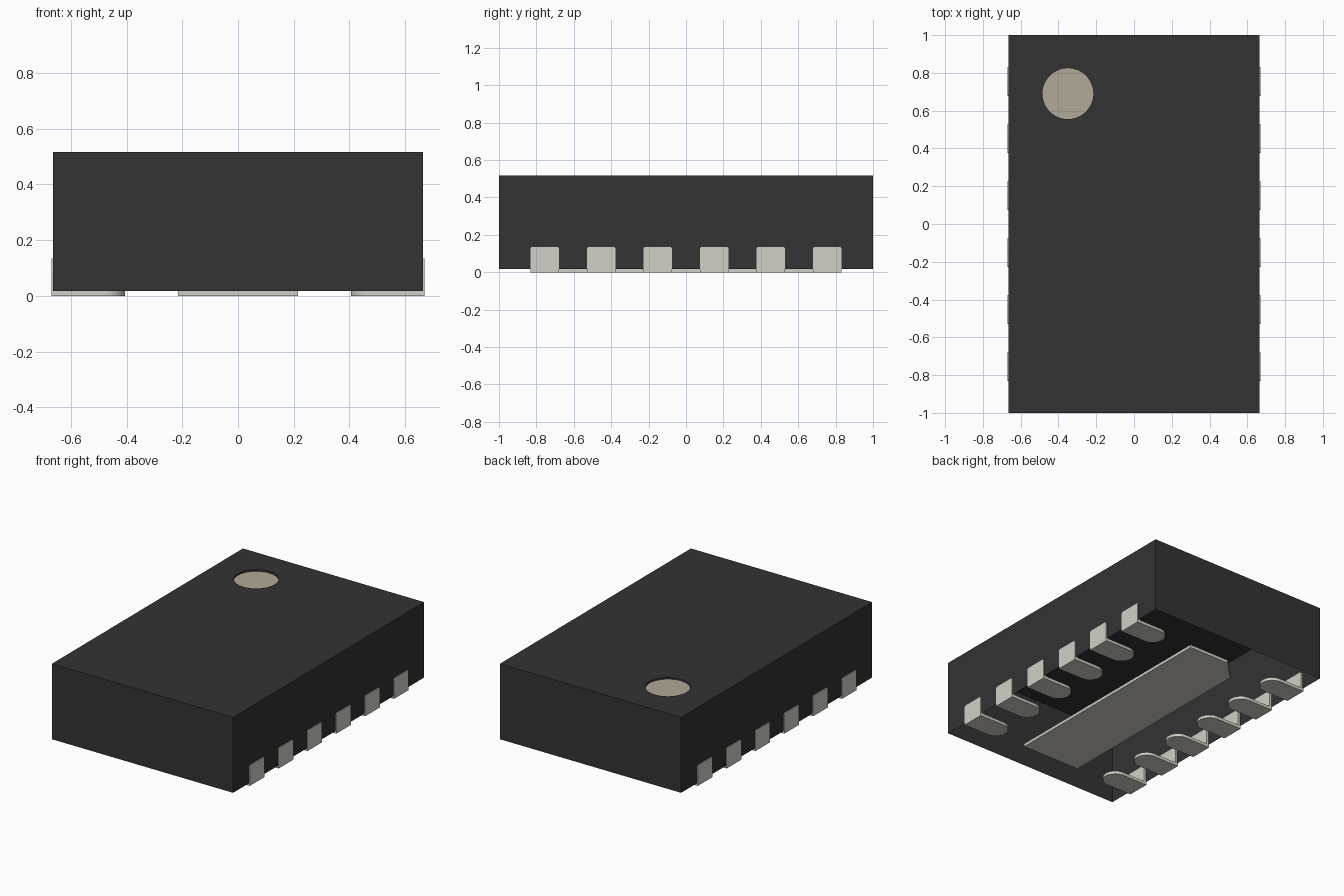
import bpy, bmesh, math

cube = bpy.data.objects.get("Cube")
if cube:
    bpy.data.objects.remove(cube, do_unlink=True)


def material(name, rgb):
    m = bpy.data.materials.new(name)
    m.use_nodes = True
    m.diffuse_color = (*rgb, 1)
    bsdf = m.node_tree.nodes["Principled BSDF"]
    bsdf.inputs["Base Color"].default_value = (*rgb, 1)
    bsdf.inputs["Roughness"].default_value = 0.6
    return m


BLACK = material("black_plastic", (0.033, 0.033, 0.033))
METAL = material("tin_metal", (0.646, 0.638, 0.572))
MARK = material("marker_beige", (0.435, 0.398, 0.316))


def finish(name, bm, mats, smooth=False):
    bmesh.ops.recalc_face_normals(bm, faces=bm.faces)
    mesh = bpy.data.meshes.new(name)
    bm.to_mesh(mesh)
    bm.free()
    for m in mats:
        mesh.materials.append(m)
    ob = bpy.data.objects.new(name, mesh)
    bpy.context.collection.objects.link(ob)
    if smooth:
        bpy.ops.object.select_all(action='DESELECT')
        ob.select_set(True)
        bpy.context.view_layer.objects.active = ob
        bpy.ops.object.shade_smooth_by_angle(angle=math.radians(35))
    return ob


def prism(bm, points, offset):
    """Extrude a closed 3D outline along an offset."""
    face = bm.faces.new([bm.verts.new(p) for p in points])
    ext = bmesh.ops.extrude_face_region(bm, geom=[face], use_keep_orig=True)
    verts = [g for g in ext["geom"] if isinstance(g, bmesh.types.BMVert)]
    bmesh.ops.translate(bm, verts=verts, vec=offset)


def arc(cx, cy, r, a0, a1, n):
    return [(cx + r * math.cos(math.radians(a0 + (a1 - a0) * i / n)),
             cy + r * math.sin(math.radians(a0 + (a1 - a0) * i / n))) for i in range(n + 1)]


HX, HY, Z0, Z1 = 0.664, 1.0, 0.017, 0.517
MX, MY, MR, DEPTH = -0.35, 0.69, 0.135, 0.012
PAD_T = 0.02

# Body: shell open underneath, with a shallow round recess in the top
bm = bmesh.new()
corners = [(-HX, -HY), (HX, -HY), (HX, HY), (-HX, HY)]
ring = arc(MX, MY, MR, 0, 360, 48)[:-1]


def loop(points, z):
    return [bm.verts.new((x, y, z)) for x, y in points]


def band(a, b):
    for i in range(len(a)):
        j = (i + 1) % len(a)
        bm.faces.new((a[i], a[j], b[j], b[i]))


top, rim = loop(corners, Z1), loop(ring, Z1)
edges = [bm.edges.new((v[i], v[(i + 1) % len(v)])) for v in (top, rim) for i in range(len(v))]
bmesh.ops.triangle_fill(bm, use_beauty=True, edges=edges, normal=(0, 0, 1))
band(loop(corners, Z0), top)
band(loop(ring, Z1 - DEPTH), rim)
body = finish("body", bm, [BLACK])
# Outward normals: the top must face up
if max(body.data.polygons, key=lambda p: p.center.z).normal.z < 0:
    body.data.flip_normals()

# Corner marker disc at the bottom of the recess
bm = bmesh.new()
prism(bm, [(x, y, Z1 - DEPTH - 0.004) for x, y in ring], (0, 0, 0.004))
finish("corner_marker", bm, [MARK])

# Central pad with one chamfered corner beside the marker
bm = bmesh.new()
PX, PY, C = 0.215, 0.80, 0.13
outline = [(-PX, -PY), (PX, -PY), (PX, PY), (-PX + C, PY), (-PX, PY - C)]
prism(bm, [(x, y, 0) for x, y in outline], (0, 0, PAD_T))
finish("centre_pad", bm, [METAL])

# Contacts: round-ended foot below and an upright plate on the side wall
OUT, INNER, HALF, TOP, R = 0.669, 0.405, 0.077, 0.135, 0.012
for side, label in ((1, "left"), (-1, "right")):
    for i in range(6):
        y = (i - 2.5) * 0.302
        bm = bmesh.new()
        foot = [(OUT, HALF)] + arc(INNER + HALF, 0, HALF, 90, 270, 16) + [(OUT, -HALF)]
        prism(bm, [(side * px, y + py, 0) for px, py in foot], (0, 0, PAD_T))
        plate = ([(-HALF, PAD_T), (HALF, PAD_T)]
                 + arc(HALF - R, TOP - R, R, 0, 90, 4)
                 + arc(-HALF + R, TOP - R, R, 90, 180, 4))
        prism(bm, [(side * OUT, y + py, pz) for py, pz in plate], (-side * 0.02, 0, 0))
        finish(f"{label}_contact_{i + 1}", bm, [METAL], smooth=True)
